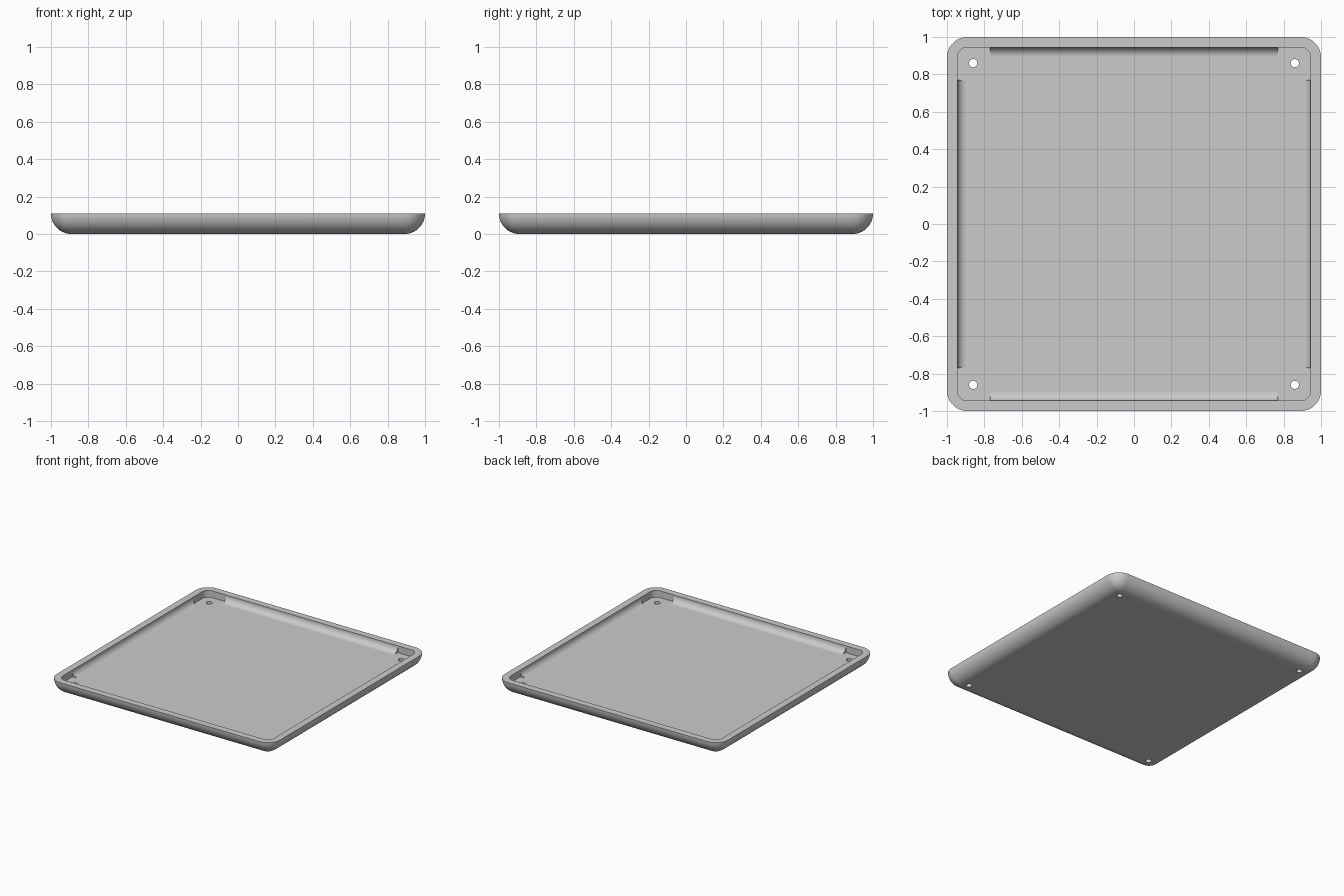
import bpy, bmesh
from math import cos, sin, pi

cube = bpy.data.objects.get("Cube")
if cube:
    bpy.data.objects.remove(cube, do_unlink=True)

HEIGHT, FLOOR = 0.11, 0.055
CENTRE = 1 - HEIGHT          # corner arc centres
INNER = 0.945                # inside wall position
HOLE = 0.86                  # hole centres

grey = bpy.data.materials.new("grey")
grey.use_nodes = True
colour = (0.6, 0.6, 0.6, 1)
grey.diffuse_color = colour
grey.node_tree.nodes["Principled BSDF"].inputs["Base Color"].default_value = colour


def finish(name, bm):
    bmesh.ops.remove_doubles(bm, verts=bm.verts, dist=1e-5)
    bmesh.ops.recalc_face_normals(bm, faces=bm.faces)
    mesh = bpy.data.meshes.new(name)
    bm.to_mesh(mesh)
    bm.free()
    mesh.materials.append(grey)
    ob = bpy.data.objects.new(name, mesh)
    bpy.context.collection.objects.link(ob)
    return ob


def smooth(ob):
    bpy.ops.object.select_all(action='DESELECT')
    ob.select_set(True)
    bpy.context.view_layer.objects.active = ob
    bpy.ops.object.shade_smooth_by_angle(angle=pi / 6)


def ring(bm, radius, z, steps=12):
    """Rounded square outline."""
    verts = []
    for quarter, (sx, sy) in enumerate([(1, 1), (-1, 1), (-1, -1), (1, -1)]):
        for i in range(steps + 1):
            a = (quarter + i / steps) * pi / 2
            verts.append(bm.verts.new((sx * CENTRE + radius * cos(a),
                                       sy * CENTRE + radius * sin(a), z)))
    return verts


# Tray shell: rounded underside, flat rim, vertical inside wall
bm = bmesh.new()
N = 14
profile = [(HEIGHT * sin(i / N * pi / 2), HEIGHT * (1 - cos(i / N * pi / 2)))
           for i in range(N + 1)]
wall = INNER - CENTRE
profile += [(wall, HEIGHT), (wall, FLOOR)]
rings = [ring(bm, r, z) for r, z in profile]
for low, high in zip(rings, rings[1:]):
    for i in range(len(low)):
        j = (i + 1) % len(low)
        bm.faces.new((low[i], low[j], high[j], high[i]))
bm.faces.new(rings[0])
bm.faces.new(rings[-1])
tray = finish("tray", bm)

# Screw holes through the four corners
bm = bmesh.new()
for sx in (-1, 1):
    for sy in (-1, 1):
        made = bmesh.ops.create_cone(bm, cap_ends=True, segments=32, radius1=0.022,
                                     radius2=0.022, depth=0.4)
        bmesh.ops.translate(bm, verts=made["verts"], vec=(sx * HOLE, sy * HOLE, 0))
cutter = finish("hole_cutter", bm)
cutter.hide_render = True
cut = tray.modifiers.new("holes", 'BOOLEAN')
cut.operation = 'DIFFERENCE'
cut.solver = 'EXACT'
cut.object = cutter
bpy.context.view_layer.objects.active = tray
bpy.ops.object.modifier_apply(modifier=cut.name)
bpy.data.objects.remove(cutter, do_unlink=True)
smooth(tray)

# Concave fillet strips along the four inside walls
RADIUS = 0.05
for k, side in enumerate(("back", "left_wall", "front", "right_wall")):
    bm = bmesh.new()
    arc = [(INNER - RADIUS + RADIUS * sin(i / 12 * pi / 2),
            FLOOR + RADIUS * (1 - cos(i / 12 * pi / 2))) for i in range(13)]
    outline = arc + [(INNER + 0.005, FLOOR + RADIUS), (INNER + 0.005, FLOOR - 0.005),
                     (INNER - RADIUS, FLOOR - 0.005)]
    ends = [[bm.verts.new((s * (0.765 + 0.1 * max(0, y - INNER + 0.05)), y, z))
             for y, z in outline] for s in (-1, 1)]
    for i in range(len(outline)):
        j = (i + 1) % len(outline)
        bm.faces.new((ends[0][i], ends[0][j], ends[1][j], ends[1][i]))
    for end in ends:
        bm.faces.new(end)
    strip = finish(side + "_fillet_strip", bm)
    strip.rotation_euler.z = -k * pi / 2
    smooth(strip)
